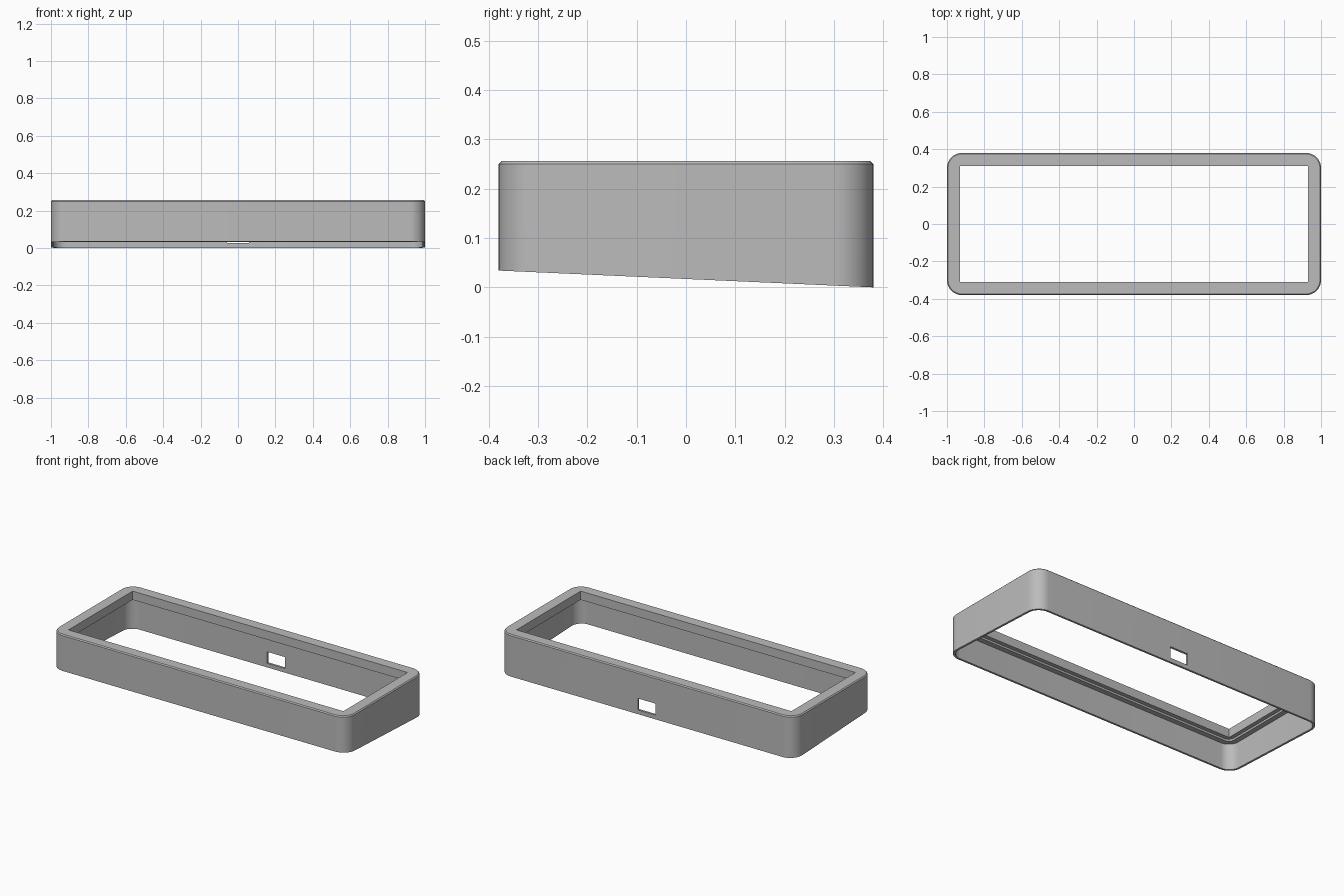
import bpy, bmesh, math

cube = bpy.data.objects.get("Cube")
if cube:
    bpy.data.objects.remove(cube, do_unlink=True)

HALF_X, HALF_Y, TOP = 1.0, 0.38, 0.256
RADIUS, WALL, LIP = 0.08, 0.013, 0.07
STEPS = 12

grey = bpy.data.materials.new("plain grey")
grey.use_nodes = True
colour = (0.5, 0.5, 0.5, 1)
grey.diffuse_color = colour
grey.node_tree.nodes["Principled BSDF"].inputs["Base Color"].default_value = colour


def slanted_base(y):
    """Height of the sloping bottom edge."""
    return 0.017 * (1 - y / HALF_Y)


def ring(bm, inset, z, radius):
    """Rounded rectangle; z None follows the sloping base."""
    cx, cy = HALF_X - inset - radius, HALF_Y - inset - radius
    verts = []
    for q, (sx, sy) in enumerate([(1, 1), (-1, 1), (-1, -1), (1, -1)]):
        for i in range(STEPS + 1):
            a = (q + i / STEPS) * math.pi / 2
            x = sx * cx + radius * math.cos(a)
            y = sy * cy + radius * math.sin(a)
            verts.append(bm.verts.new((x, y, slanted_base(y) if z is None else z)))
    return verts


# Cross-section of the frame: inset from the outside, height, corner radius
section = [
    (0, None, RADIUS),                    # outer bottom edge
    (0, TOP - 0.006, RADIUS),             # outer wall
    (0.006, TOP, RADIUS - 0.006),         # top chamfer
    (LIP, TOP, 0),                        # square opening
    (LIP, 0.203, 0),                      # lip underside
    (0.045, 0.203, RADIUS - 0.045),
    (0.045, 0.191, RADIUS - 0.045),       # stepped seat
    (WALL, 0.191, RADIUS - WALL),
    (WALL, None, RADIUS - WALL),          # inner wall down to the base
]
bm = bmesh.new()
rings = [ring(bm, *s) for s in section]
for a, b in zip(rings, rings[1:] + rings[:1]):
    for i in range(len(a)):
        j = (i + 1) % len(a)
        bm.faces.new((a[i], a[j], b[j], b[i]))
bmesh.ops.remove_doubles(bm, verts=bm.verts, dist=1e-5)
bmesh.ops.recalc_face_normals(bm, faces=bm.faces)
mesh = bpy.data.meshes.new("frame")
bm.to_mesh(mesh)
bm.free()
mesh.materials.append(grey)
frame = bpy.data.objects.new("frame", mesh)
bpy.context.collection.objects.link(frame)

# Cable opening through the back wall
bpy.ops.mesh.primitive_cube_add(size=1, location=(0, HALF_Y, 0.061))
cutter = bpy.context.object
cutter.name = "cable_opening_cutter"
cutter.scale = (0.12, 0.1, 0.07)
cutter.hide_render = True
cut = frame.modifiers.new("cable opening", 'BOOLEAN')
cut.operation = 'DIFFERENCE'
cut.solver = 'EXACT'
cut.object = cutter

bpy.ops.object.select_all(action='DESELECT')
frame.select_set(True)
bpy.context.view_layer.objects.active = frame
bpy.ops.object.modifier_apply(modifier=cut.name)
bpy.data.objects.remove(cutter, do_unlink=True)
bpy.ops.object.shade_smooth_by_angle(angle=math.radians(30))
